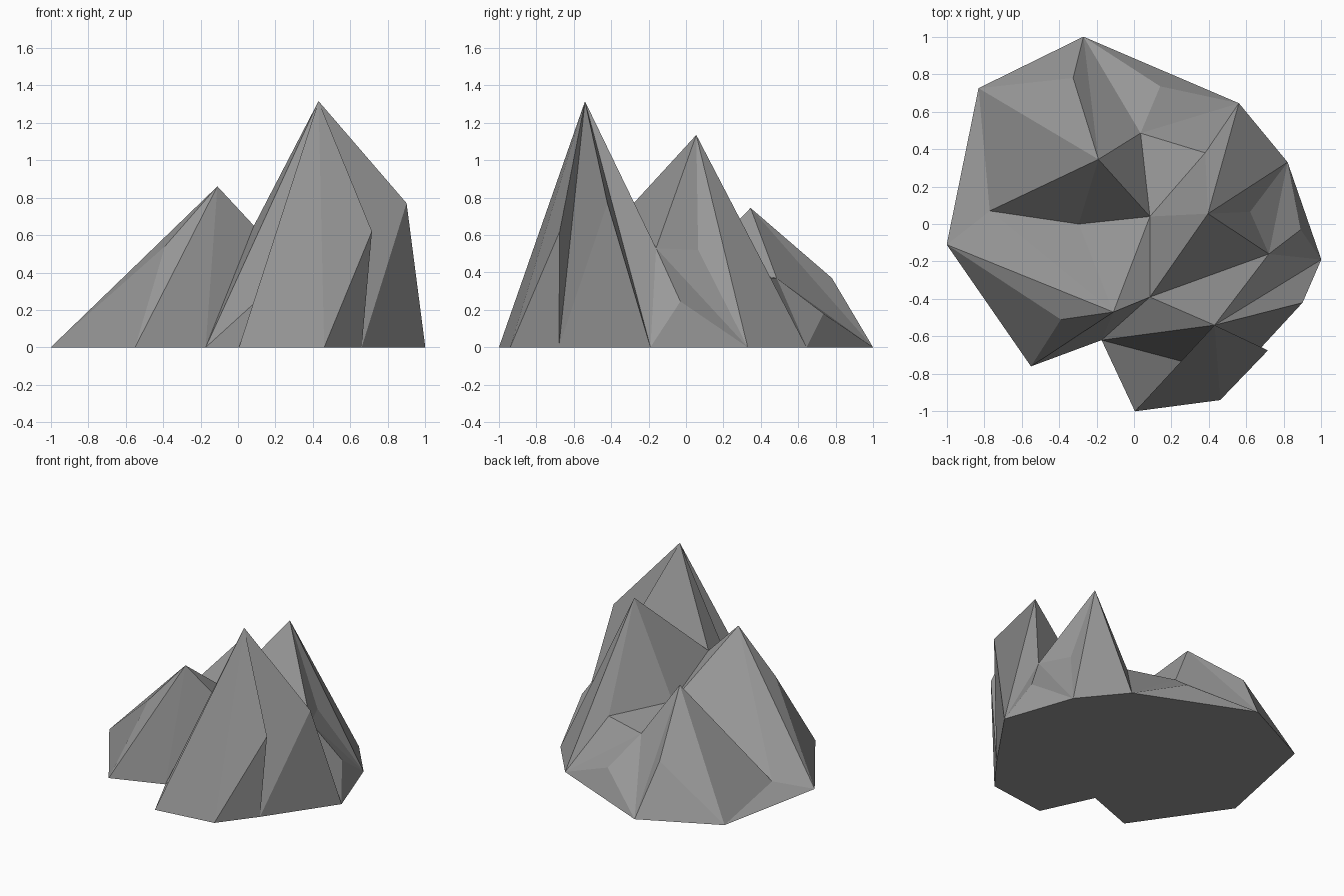
import bpy, bmesh

if "Cube" in bpy.data.objects:
    bpy.data.objects.remove(bpy.data.objects["Cube"])

bm = bmesh.new()
P = {}


def points(prefix, coords):
    for i, co in enumerate(coords):
        P[f"{prefix}{i}"] = bm.verts.new(co if len(co) == 3 else (*co, 0))


def fan(centre, ring, closed=False):
    """Triangles from one summit or spur to each neighbouring pair of a ring."""
    ring = ring.split()
    if closed:
        ring.append(ring[0])
    for a, b in zip(ring, ring[1:]):
        bm.faces.new((P[centre], P[a], P[b]))


# foot outline, clockwise from the back
points("foot", [(-.27, 1), (.56, .645), (.82, .33), (1, -.19), (.66, -.68), (.46, -.94),
                (.005, -1), (-.173, -.62), (-.55, -.76), (-1, -.11), (-.83, .725)])
# four summits
points("peak", [(.43, -.54, 1.315), (.395, .055, 1.135), (-.11, -.47, .86), (-.19, .345, .745)])
# saddles and valleys between the summits
points("dip", [(.085, .04, .43), (.085, -.39, .65), (.72, -.16, .53),
               (.38, .38, .37), (.035, .485, .37), (-.295, 0, .24)])
# small bulges and hollows on the outer slopes
points("spur", [(.90, -.42, .77), (.715, -.675, .62), (.30, -.745, .43), (.62, .065, .52),
                (.89, -.03, .245), (.14, .735, .18), (-.325, .78, .37),
                (-.77, .07, .065), (-.39, -.51, .54)])

# summit slopes
fan("peak0", "dip1 dip2 foot3 spur0 foot4 spur1 foot5 foot6 spur2 foot7", True)
fan("peak1", "dip0 dip1 dip2 spur3 foot2 foot1 dip3", True)
fan("peak2", "dip1 dip0 dip5 spur7 foot9 spur8 foot8 foot7", True)
fan("peak3", "dip0 dip4 foot0 spur6 foot10 spur7 dip5", True)

# lower slopes
fan("spur0", "foot3 foot4")
fan("spur1", "foot4 foot5")
fan("spur2", "foot6 foot7")
fan("spur3", "dip2 foot2")
fan("spur4", "dip2 foot2 foot3", True)
fan("spur5", "foot0 dip4 foot1", True)
fan("spur6", "foot0 foot10")
fan("spur7", "foot10 foot9")
fan("spur8", "foot9 foot8")
fan("dip4", "dip0 dip3 foot1")

# flat underside
bm.faces.new([P[f"foot{i}"] for i in range(11)])
bmesh.ops.recalc_face_normals(bm, faces=bm.faces)

mesh = bpy.data.meshes.new("mountain")
bm.to_mesh(mesh)
bm.free()

# dark grey rock
rock = bpy.data.materials.new("rock")
rock.diffuse_color = (.32, .32, .32, 1)
rock.use_nodes = True
rock.node_tree.nodes["Principled BSDF"].inputs["Base Color"].default_value = rock.diffuse_color
mesh.materials.append(rock)
bpy.context.collection.objects.link(bpy.data.objects.new("mountain", mesh))
